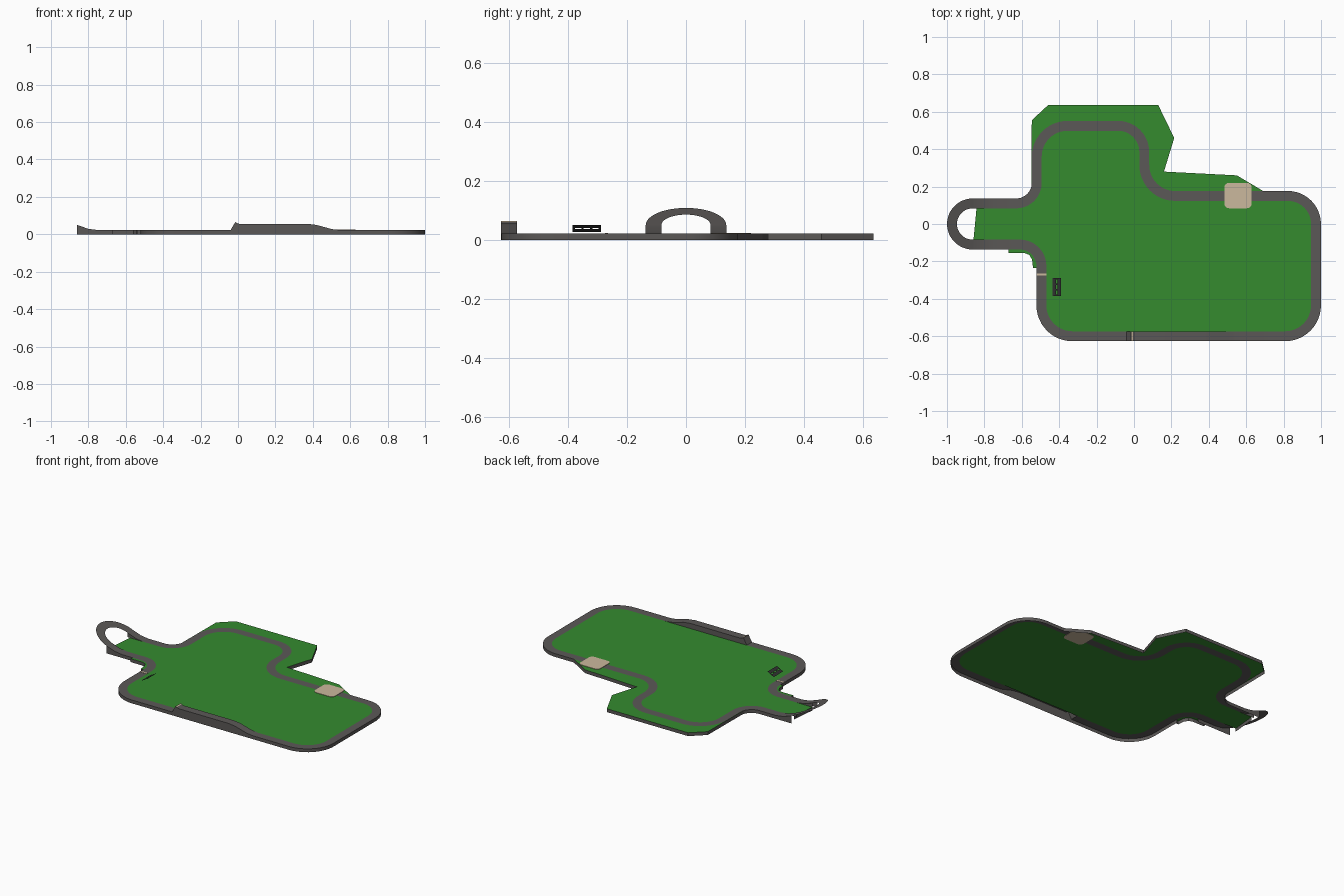
import bpy, bmesh, math
from mathutils import Vector

if "Cube" in bpy.data.objects:
    bpy.data.objects.remove(bpy.data.objects["Cube"])

BASE = 0.022   # height of the lawn and the level track
HALF = 0.0265  # half of the track width


def material(name, rgb):
    m = bpy.data.materials.new(name)
    m.diffuse_color = (*rgb, 1)
    m.use_nodes = True
    m.node_tree.nodes["Principled BSDF"].inputs["Base Color"].default_value = m.diffuse_color
    return m


GREY = material("asphalt grey", (0.105, 0.098, 0.095))
GREEN = material("grass green", (0.035, 0.26, 0.028))
CREAM = material("cream", (0.60, 0.48, 0.34))
DARK = material("dark grey", (0.03, 0.03, 0.03))


def make(name, polys, mat, smooth=False):
    """Object from a list of polygons, each a list of 3D points."""
    bm = bmesh.new()
    for poly in polys:
        bm.faces.new([bm.verts.new(p) for p in poly])
    bmesh.ops.remove_doubles(bm, verts=bm.verts, dist=1e-5)
    bmesh.ops.triangulate(bm, faces=[f for f in bm.faces if len(f.verts) > 4])
    me = bpy.data.meshes.new(name)
    bm.to_mesh(me)
    bm.free()
    me.materials.append(mat)
    ob = bpy.data.objects.new(name, me)
    bpy.context.collection.objects.link(ob)
    if smooth:
        bpy.context.view_layer.objects.active = ob
        ob.select_set(True)
        bpy.ops.object.shade_smooth_by_angle(angle=math.radians(20))
        ob.select_set(False)
    return ob


def at(p, z):
    return (p[0], p[1], z)


def wall(a, b, za, zb, z0=0.0):
    return [at(a, z0), at(b, z0), at(b, zb), at(a, za)]


def lerp_table(table, x):
    for (x0, z0), (x1, z1) in zip(table, table[1:]):
        if x0 <= x <= x1:
            return z0 + (z1 - z0) * (x - x0) / (x1 - x0)
    return BASE


JUMP = [(-0.04, BASE), (-0.015, 0.065), (0.005, 0.056), (0.37, 0.056),
        (0.42, 0.05), (0.5, 0.028), (0.55, BASE)]
BANK = [(-1.01, 0.114), (-0.86, 0.05), (-0.80, 0.029), (-0.745, BASE)]


def height(p):
    if p[1] < -0.55:
        return lerp_table(JUMP, p[0])
    return lerp_table(BANK, p[0])


# Corners of the centre line, anticlockwise: x, y, fillet radius
corners = [(x, -0.60, 0) for x, _ in JUMP] + [
    (0.973, -0.60, 0.165), (0.973, 0.15, 0.15), (0.69, 0.15, 0),
    (0.055, 0.15, 0.165), (0.055, 0.525, 0.14), (-0.52, 0.525, 0.165),
    (-0.52, 0.11, 0.11), (-0.745, 0.11, 0), (-0.80, 0.11, 0), (-0.86, 0.11, 0),
    (-0.973, 0.11, 0.11), (-0.973, -0.11, 0.11), (-0.86, -0.11, 0),
    (-0.80, -0.11, 0), (-0.745, -0.11, 0), (-0.495, -0.11, 0.115),
    (-0.495, -0.60, 0.165)]


def centre_line(steps=12):
    """Points with their left-hand normals, corners rounded."""
    out = []
    n = len(corners)
    for i, (x, y, r) in enumerate(corners):
        p = Vector((x, y))
        d0 = (p - Vector(corners[i - 1][:2])).normalized()
        d1 = (Vector(corners[(i + 1) % n][:2]) - p).normalized()
        n0 = Vector((-d0.y, d0.x))
        if r == 0:
            out.append((p, n0))
            continue
        turn = 1 if d0.x * d1.y - d0.y * d1.x > 0 else -1
        c = p - d0 * r + n0 * r * turn
        for k in range(steps + 1):
            a = math.pi / 2 * k / steps
            nn = n0 * math.cos(a) - d0 * math.sin(a) * turn
            q = c - nn * r * turn
            if not out or (q - out[-1][0]).length > 1e-4:
                out.append((q, nn))
    return out


line = centre_line()
left = [p + n * HALF for p, n in line]
right = [p - n * HALF for p, n in line]
# heights across each edge (the bank slopes with x)
zl = [height(p) for p in left]
zr = [height(p) for p in right]
N = len(line)


def by_north_lawn(p):
    return p[1] > 0.17 and -0.55 < p[0] < 0.695


def by_west_lawn(p):
    return -0.67 < p[0] < -0.5 and -0.23 < p[1] < -0.13


# Track surface and its side walls
road, walls = [], []
for i in range(N):
    j = (i + 1) % N
    road.append([at(right[i], zr[i]), at(right[j], zr[j]),
                 at(left[j], zl[j]), at(left[i], zl[i])])
    if min(line[i][0].x, line[j][0].x) < -0.861:
        continue  # the banked turn hangs free
    covered = any(f(right[i]) and f(right[j]) for f in (by_north_lawn, by_west_lawn))
    if not covered:
        walls.append(wall(right[i], right[j], zr[i], zr[j]))
    if max(zl[i], zl[j]) > BASE + 1e-4:
        a, b = at(left[i], BASE), at(left[j], BASE)
        poly = [b, a]
        if zl[i] > BASE + 1e-4:
            poly.append(at(left[i], zl[i]))
        if zl[j] > BASE + 1e-4:
            poly.append(at(left[j], zl[j]))
        walls.append(poly)
make("track_surface", road, GREY, True)

# Lawn inside the circuit, started at the exit of the banked turn
start = max(i for i in range(N) if line[i][0].x < -0.85) + 1
order = [(start + k) % N for k in range(N)]
inner = [left[i] for i in order if left[i].x > -0.85]
ends = [Vector((-0.842, 0.0835)), Vector((-0.858, -0.0835))]
make("inner_lawn", [[at(p, BASE) for p in inner + ends]], GREEN)
walls.append(wall(ends[0], ends[1], BASE, BASE))

# Lawn patches outside the circuit, with their outer walls
north = [(-0.5465, 0.555), (-0.46, 0.635), (0.13, 0.635), (0.215, 0.46),
         (0.16, 0.28), (0.55, 0.26)]
west = [(-0.5215, -0.235), (-0.54, -0.235), (-0.545, -0.19), (-0.56, -0.165),
        (-0.585, -0.155), (-0.67, -0.155), (-0.67, -0.1365)]
for name, rim, test in (("north_lawn", north, by_north_lawn),
                        ("west_lawn", west, by_west_lawn)):
    edge = [tuple(p) for p in right if test(p)]
    make(name, [[at(p, BASE) for p in edge + rim]], GREEN)
    loop = [edge[-1]] + rim + [edge[0]]
    walls += [wall(b, a, BASE, BASE) for a, b in zip(loop, loop[1:])]
make("side_walls", walls, GREY, True)


def slab(name, x0, x1, y0, y1, z0, z1, mat):
    bpy.ops.mesh.primitive_cube_add(
        size=1, location=((x0 + x1) / 2, (y0 + y1) / 2, (z0 + z1) / 2))
    ob = bpy.context.object
    ob.name = name
    ob.scale = (x1 - x0, y1 - y0, z1 - z0)
    bpy.ops.object.transform_apply(location=False, rotation=False)
    ob.data.materials.append(mat)
    return ob


# Sandy pad with rounded corners, lying across the back straight
cx, cy, hx, hy, r = 0.556, 0.152, 0.073, 0.068, 0.025
ring = []
for k, (sx, sy) in enumerate(((1, 1), (-1, 1), (-1, -1), (1, -1))):
    for s in range(5):
        a = math.pi / 2 * (k + s / 4)
        ring.append((cx + sx * (hx - r) + r * math.cos(a),
                     cy + sy * (hy - r) + r * math.sin(a)))
pad = [[at(p, 0.0245) for p in ring], [at(p, 0.0205) for p in reversed(ring)]]
pad += [wall(a, b, 0.0245, 0.0245, 0.0205) for a, b in zip(ring, ring[1:] + ring[:1])]
make("sand_pad", pad, CREAM)

# Painted lines: finish line and the crest of the jump
slab("finish_line", -0.5215, -0.4685, -0.275, -0.264, 0.0225, 0.0240, CREAM)
make("jump_crest_line", [[(x, y, z) for x, y, z in (
    (-0.013, -0.6265, 0.0655), (-0.006, -0.6265, 0.0625),
    (-0.006, -0.5735, 0.0625), (-0.013, -0.5735, 0.0655))]], CREAM)

# Tilted grandstand: two rows joined by short struts
def tilt(x):
    return 0.028 + (x + 0.435) / 0.045 * 0.024


def board(x0, x1, y0, y1):
    return [(x0, y0, tilt(x0)), (x1, y0, tilt(x1)), (x1, y1, tilt(x1)), (x0, y1, tilt(x0))]


boards = [board(-0.435, -0.416, -0.385, -0.288), board(-0.409, -0.39, -0.385, -0.288)]
boards += [board(-0.416, -0.409, y, y + 0.008) for y in (-0.385, -0.355, -0.325, -0.296)]
make("grandstand", boards, DARK)
